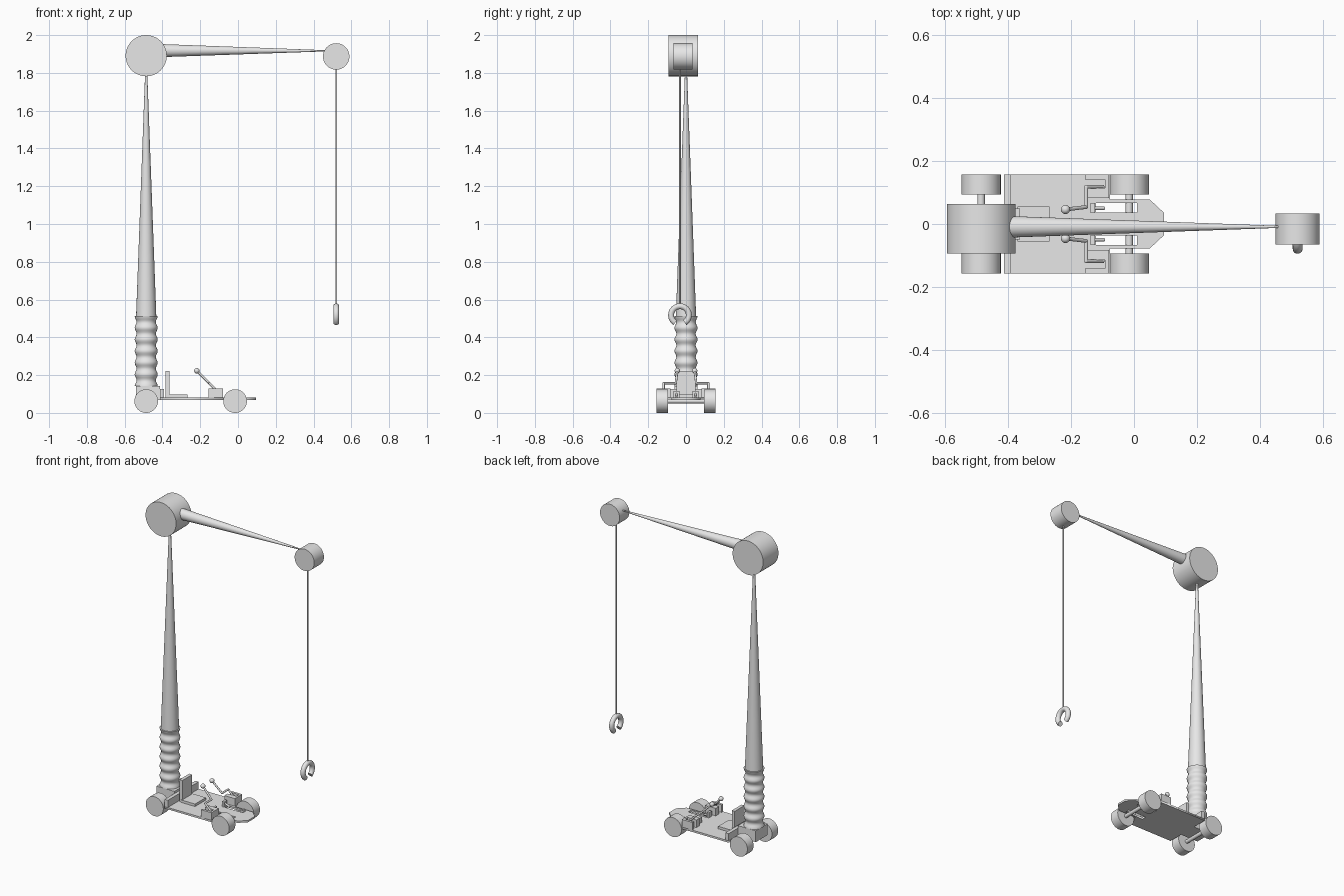
import bpy
import bmesh
from math import cos, sin, pi, radians
from mathutils import Vector

if "Cube" in bpy.data.objects:
    bpy.data.objects.remove(bpy.data.objects["Cube"], do_unlink=True)

GREY = (0.8, 0.8, 0.8, 1.0)
grey = bpy.data.materials.new("plain_grey")
grey.use_nodes = True
grey.diffuse_color = GREY
grey.node_tree.nodes["Principled BSDF"].inputs["Base Color"].default_value = GREY


def finish(name, bm):
    """Turn a bmesh into a grey object with smooth sides and sharp edges."""
    bmesh.ops.recalc_face_normals(bm, faces=bm.faces)
    mesh = bpy.data.meshes.new(name)
    bm.to_mesh(mesh)
    bm.free()
    mesh.materials.append(grey)
    obj = bpy.data.objects.new(name, mesh)
    bpy.context.collection.objects.link(obj)
    bpy.ops.object.select_all(action="DESELECT")
    obj.select_set(True)
    bpy.context.view_layer.objects.active = obj
    bpy.ops.object.shade_smooth_by_angle(angle=radians(35))
    return obj


def box(name, x, y, z):
    """Box from three (low, high) ranges."""
    bm = bmesh.new()
    bmesh.ops.create_cube(bm, size=1)
    for v in bm.verts:
        for i, (low, high) in enumerate((x, y, z)):
            v.co[i] = low if v.co[i] < 0 else high
    return finish(name, bm)


def sweep(name, stations, side, segs=32):
    """Skin circles given as (centre, direction, radius); side is normal to the path."""
    bm = bmesh.new()
    rings = []
    for centre, direction, radius in stations:
        u = Vector(side).normalized()
        w = Vector(direction).normalized().cross(u)
        rings.append([bm.verts.new(Vector(centre) + radius * (
            u * cos(2 * pi * i / segs) + w * sin(2 * pi * i / segs)))
            for i in range(segs)])
    for a, b in zip(rings, rings[1:]):
        for i in range(segs):
            j = (i + 1) % segs
            bm.faces.new((a[i], a[j], b[j], b[i]))
    bm.faces.new(rings[0])
    bm.faces.new(rings[-1])
    return finish(name, bm)


def rod(name, start, end, r1, r2=None, segs=32):
    """Straight cylinder or taper between two points."""
    d = Vector(end) - Vector(start)
    return sweep(name, [(start, d, r1), (end, d, r1 if r2 is None else r2)],
                 d.orthogonal(), segs)


def ball(name, centre, radius):
    bm = bmesh.new()
    bmesh.ops.create_uvsphere(bm, u_segments=20, v_segments=12, radius=radius)
    bmesh.ops.translate(bm, verts=bm.verts, vec=centre)
    return finish(name, bm)


# Chassis plate with two openings
REAR_X, FRONT_X, WHEEL_Z = -0.486, -0.0155, 0.0625
half = [(-0.414, 0.157), (-0.077, 0.157), (-0.077, 0.078), (0.05, 0.078), (0.096, 0.035)]
outline = half + [(x, -y) for x, y in reversed(half)]
openings = [[(-0.12, s * 0.036), (0.01, s * 0.036), (0.01, s * 0.066), (-0.12, s * 0.066)]
            for s in (1, -1)]
curve = bpy.data.curves.new("chassis_plate", "CURVE")
curve.dimensions = "2D"
curve.fill_mode = "BOTH"
curve.extrude = 0.006
for loop in [outline] + openings:
    spline = curve.splines.new("POLY")
    spline.points.add(len(loop) - 1)
    for point, (x, y) in zip(spline.points, loop):
        point.co = (x, y, 0, 1)
    spline.use_cyclic_u = True
curve.materials.append(grey)
plate = bpy.data.objects.new("chassis_plate", curve)
plate.location.z = 0.075
bpy.context.collection.objects.link(plate)
bpy.ops.object.select_all(action="DESELECT")
plate.select_set(True)
bpy.context.view_layer.objects.active = plate
bpy.ops.object.convert(target="MESH")

# Axles and wheels
for label, x in (("rear", REAR_X), ("front", FRONT_X)):
    rod(label + "_axle", (x, -0.1, WHEEL_Z), (x, 0.1, WHEEL_Z), 0.012)
    for side, s in (("left", 1), ("right", -1)):
        rod(f"{label}_{side}_wheel", (x, s * 0.094, WHEEL_Z), (x, s * 0.157, WHEEL_Z),
            0.0625, segs=48)

# Mast footing, rear wall and seat
box("mast_footing", (-0.54, -0.412), (-0.06, 0.06), (0.069, 0.142))
box("rear_wall", (-0.414, -0.391), (-0.157, 0.157), (0.08, 0.127))
box("seat_base", (-0.37, -0.268), (-0.055, 0.055), (0.08, 0.097))
box("seat_back", (-0.383, -0.362), (-0.05, 0.05), (0.08, 0.222))

# Control boxes, cranked levers and pedals
for side, s in (("left", 1), ("right", -1)):
    def across(a, b):
        return tuple(sorted((s * a, s * b)))
    box(side + "_control_inner", (-0.155, -0.08), across(0.082, 0.115), (0.08, 0.13))
    box(side + "_control_outer", (-0.155, -0.08), across(0.141, 0.157), (0.08, 0.13))
    box(side + "_control_end", (-0.092, -0.08), across(0.115, 0.141), (0.08, 0.13))
    path = [(-0.218, s * 0.046, 0.223), (-0.152, s * 0.054, 0.157),
            (-0.152, s * 0.118, 0.157), (-0.098, s * 0.118, 0.103)]
    for i, (a, b) in enumerate(zip(path, path[1:])):
        rod(f"{side}_lever_part_{i + 1}", a, b, 0.006, segs=16)
        if i:
            ball(f"{side}_lever_elbow_{i}", a, 0.006)
    ball(side + "_lever_knob", path[0], 0.0145)
    box(side + "_pedal", (-0.138, -0.124), across(0.035, 0.066), (0.08, 0.115))
    rod(side + "_pedal_rod", (-0.128, s * 0.05, 0.1), (-0.095, s * 0.05, 0.085), 0.006, segs=16)

# Ribbed sleeve and tapered mast
UP = (0, 0, 1)
sleeve = []
STEPS, LOW, HIGH = 48, 0.142, 0.512
for i in range(STEPS + 1):
    z = LOW + (HIGH - LOW) * i / STEPS
    sleeve.append(((REAR_X, 0, z), UP, 0.056 + 0.005 * cos(12 * pi * i / STEPS)))
sweep("mast_sleeve", sleeve, (1, 0, 0), 40)
rod("mast", (REAR_X, 0, 0.5), (REAR_X, 0, 1.82), 0.054, 0.005, 40)

# Shoulder drum, boom and end drum
rod("shoulder_drum", (REAR_X, -0.093, 1.891), (REAR_X, 0.063, 1.891), 0.109, segs=64)
rod("boom", (-0.42, -0.009, 1.918), (0.47, -0.009, 1.917), 0.035, 0.003, 40)
rod("end_drum", (0.52, -0.065, 1.887), (0.52, 0.034, 1.887), 0.07, segs=64)

# Cable and open ring hook
HOOK_Y, HOOK_Z = -0.032, 0.5175
rod("cable", (0.52, HOOK_Y, 0.56), (0.52, HOOK_Y, 1.85), 0.005, segs=16)
ring = []
for i in range(41):
    a = radians(-57 + 294 * i / 40)
    ring.append(((0.52, HOOK_Y + 0.047 * cos(a), HOOK_Z + 0.047 * sin(a)),
                 (0, -sin(a), cos(a)), 0.0155))
sweep("hook", ring, (1, 0, 0), 20)
